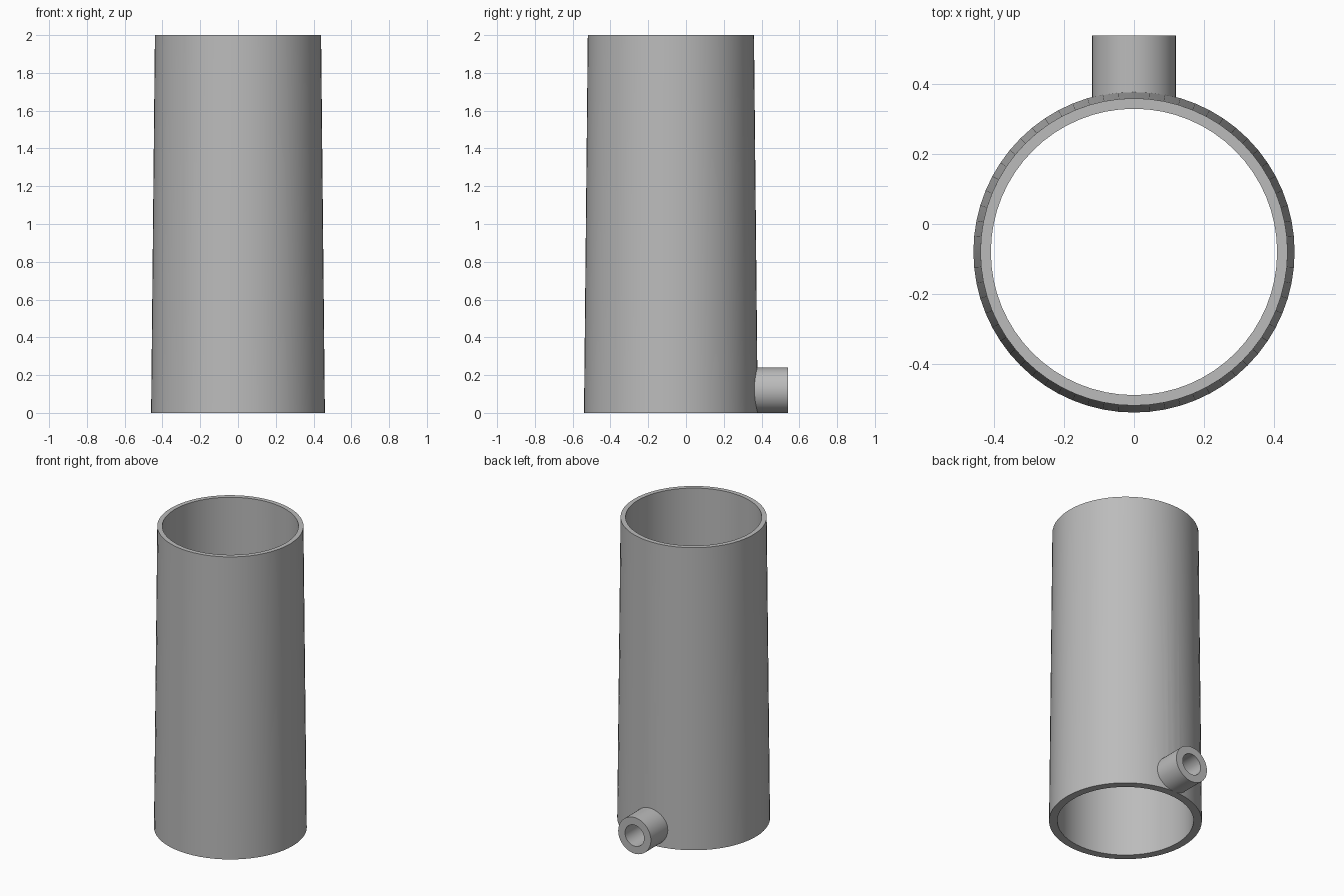
import bpy
import bmesh
import math
from mathutils import Matrix

if "Cube" in bpy.data.objects:
    bpy.data.objects.remove(bpy.data.objects["Cube"])

grey = bpy.data.materials.new("plain grey")
grey.use_nodes = True
colour = (0.5, 0.5, 0.5, 1)
grey.diffuse_color = colour
grey.node_tree.nodes["Principled BSDF"].inputs["Base Color"].default_value = colour

AXIS_Y = -0.08      # centre line of the body
SPOUT_Z = 0.12      # centre line of the spout
BORE = 0.07


def lathe(name, profile, segments, matrix):
    """Spin a closed (radius, height) profile around z, then place it."""
    bm = bmesh.new()
    rings = []
    for r, h in profile:
        rings.append([bm.verts.new((r * math.cos(a), r * math.sin(a), h))
                      for a in (math.tau * i / segments for i in range(segments))])
    for k, ring in enumerate(rings):
        other = rings[(k + 1) % len(rings)]
        for i in range(segments):
            j = (i + 1) % segments
            bm.faces.new((ring[i], ring[j], other[j], other[i]))
    bmesh.ops.recalc_face_normals(bm, faces=bm.faces)
    bm.transform(matrix)
    mesh = bpy.data.meshes.new(name)
    bm.to_mesh(mesh)
    bm.free()
    mesh.materials.append(grey)
    obj = bpy.data.objects.new(name, mesh)
    bpy.context.collection.objects.link(obj)
    return obj


def activate(obj):
    bpy.ops.object.select_all(action="DESELECT")
    obj.select_set(True)
    bpy.context.view_layer.objects.active = obj


# Tapered tubular body, open at both ends
body = lathe("body", [(0.46, 0), (0.44, 2), (0.41, 2), (0.41, 0)], 64,
             Matrix.Translation((0, AXIS_Y, 0)))

# Hollow spout, starting inside the back wall
spout = lathe("spout", [(0.12, 0.345), (0.12, 0.54), (BORE, 0.54), (BORE, 0.345)], 48,
              Matrix.Translation((0, 0, SPOUT_Z)) @ Matrix.Rotation(-math.pi / 2, 4, "X"))

# Bore through the back wall
bpy.ops.mesh.primitive_cylinder_add(vertices=48, radius=BORE, depth=0.3,
                                    location=(0, 0.36, SPOUT_Z),
                                    rotation=(math.pi / 2, 0, 0))
cutter = bpy.context.object
cutter.name = "bore_cutter"
cutter.hide_render = True
cutter.data.materials.append(grey)
cut = body.modifiers.new("bore", "BOOLEAN")
cut.operation = "DIFFERENCE"
cut.solver = "EXACT"
cut.object = cutter
activate(body)
bpy.ops.object.modifier_apply(modifier=cut.name)
bpy.data.objects.remove(cutter)

for part in (body, spout):
    activate(part)
    bpy.ops.object.shade_smooth_by_angle(angle=math.radians(30))
